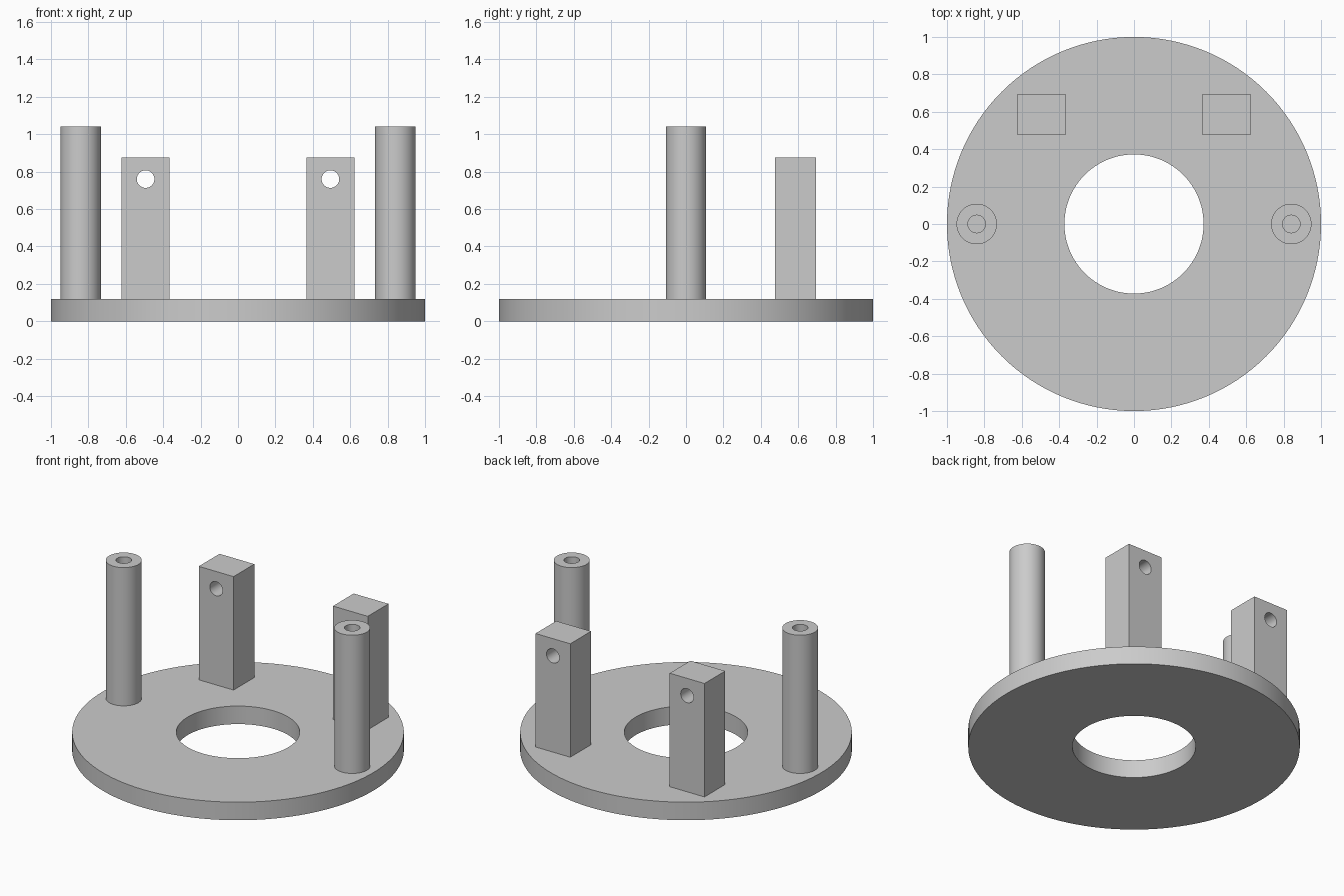
import bpy
import bmesh
from math import pi, radians
from mathutils import Matrix, Vector

if "Cube" in bpy.data.objects:
    bpy.data.objects.remove(bpy.data.objects["Cube"], do_unlink=True)

GREY = (0.6, 0.6, 0.6, 1)
grey = bpy.data.materials.new("plain grey")
grey.use_nodes = True
grey.diffuse_color = GREY
grey.node_tree.nodes["Principled BSDF"].inputs["Base Color"].default_value = GREY

PLATE_TOP = 0.12
EMBED = PLATE_TOP - 0.02
HOLE_RADIUS = 0.047


def make_object(name, bm):
    bmesh.ops.recalc_face_normals(bm, faces=bm.faces)
    mesh = bpy.data.meshes.new(name)
    bm.to_mesh(mesh)
    bm.free()
    mesh.materials.append(grey)
    obj = bpy.data.objects.new(name, mesh)
    bpy.context.collection.objects.link(obj)
    return obj


def activate(obj):
    bpy.ops.object.select_all(action="DESELECT")
    obj.select_set(True)
    bpy.context.view_layer.objects.active = obj


def finish(obj):
    activate(obj)
    bpy.ops.object.shade_smooth_by_angle(angle=radians(30))


def lathe(name, profile, steps, x=0, closed=False):
    """Turn a (radius, height) profile around a vertical axis at x."""
    bm = bmesh.new()
    verts = [bm.verts.new((r, 0, z)) for r, z in profile]
    for a, b in zip(verts, verts[1:]):
        bm.edges.new((a, b))
    if closed:
        bm.edges.new((verts[-1], verts[0]))
    bmesh.ops.spin(bm, geom=bm.verts[:] + bm.edges[:], cent=(0, 0, 0),
                   axis=(0, 0, 1), angle=2 * pi, steps=steps)
    bmesh.ops.remove_doubles(bm, verts=bm.verts, dist=1e-4)
    bmesh.ops.translate(bm, verts=bm.verts, vec=(x, 0, 0))
    finish(make_object(name, bm))


def drilled_block(name, x):
    """Upright block with a round hole from front to back."""
    size, y, top, hole_z = (0.256, 0.218), 0.585, 0.875, 0.76
    bm = bmesh.new()
    centre = Vector((x, y, (EMBED + top) / 2))
    scale = Matrix.Diagonal((*size, top - EMBED, 1))
    bmesh.ops.create_cube(bm, size=1, matrix=Matrix.Translation(centre) @ scale)
    block = make_object(name, bm)

    bm = bmesh.new()
    place = Matrix.Translation((x, y, hole_z)) @ Matrix.Rotation(pi / 2, 4, "X")
    bmesh.ops.create_cone(bm, cap_ends=True, segments=48, radius1=HOLE_RADIUS,
                          radius2=HOLE_RADIUS, depth=0.5, matrix=place)
    cutter = make_object("hole_cutter", bm)
    cutter.hide_render = True

    cut = block.modifiers.new("hole", "BOOLEAN")
    cut.operation = "DIFFERENCE"
    cut.solver = "EXACT"
    cut.object = cutter
    activate(block)
    bpy.ops.object.modifier_apply(modifier=cut.name)
    bpy.data.objects.remove(cutter, do_unlink=True)
    finish(block)


# Round base plate with a central opening
lathe("base_plate", [(0.372, 0), (1, 0), (1, PLATE_TOP), (0.372, PLATE_TOP)],
      128, closed=True)

# Mirrored round posts with blind screw holes, and drilled blocks behind them
post_radius, post_top, hole_floor = 0.108, 1.04, 0.5
post_profile = [(0, EMBED), (post_radius, EMBED), (post_radius, post_top),
                (HOLE_RADIUS, post_top), (HOLE_RADIUS, hole_floor), (0, hole_floor)]
for side, sign in (("left", 1), ("right", -1)):
    lathe(side + "_round_post", post_profile, 64, x=sign * 0.841)
    drilled_block(side + "_square_post", sign * 0.494)
